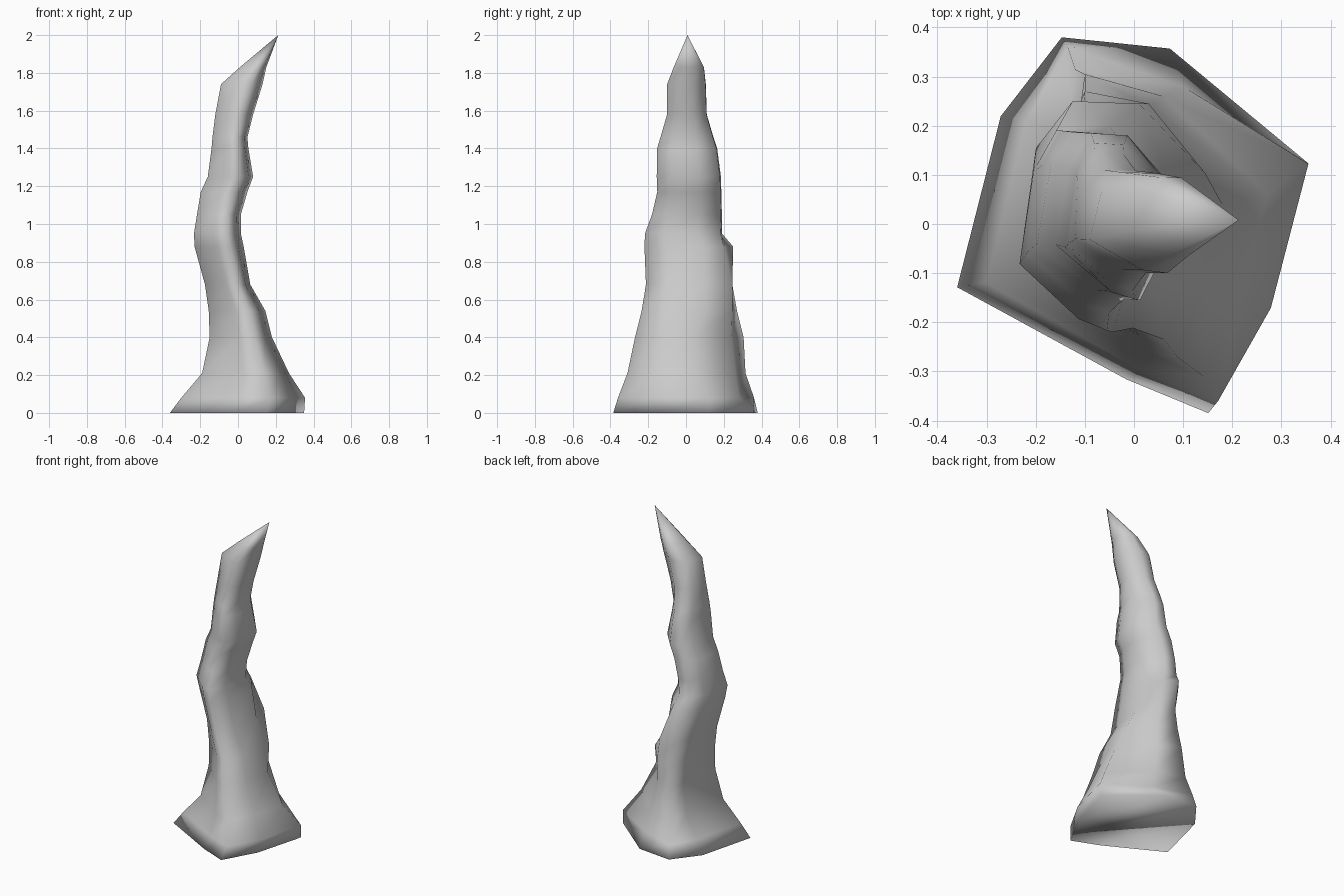
import bpy, bmesh, math

if "Cube" in bpy.data.objects:
    bpy.data.objects.remove(bpy.data.objects["Cube"])

# Irregular eight-sided cross-section, spanning -1..1 in x and y
SECTION = [(-1, -.33), (-.03, -.82), (.44, -1), (.76, -.47),
           (1, .34), (.22, .94), (-.40, 1), (-.75, .58)]
# Rings up the spire: z, x min, x max, y min, y max, roundness
RINGS = [
    (0, -.36, .35, -.385, .38, 0),
    (0.08, -.30, .355, -.36, .36, .05),
    (0.21, -.19, .27, -.31, .315, .12),
    (0.40, -.15, .18, -.27, .305, .12),
    (0.54, -.155, .145, -.235, .27, .15),
    (0.68, -.175, .065, -.212, .245, .2),
    (0.88, -.23, .03, -.22, .25, .2),
    (0.95, -.233, .015, -.217, .19, .25),
    (1.05, -.217, .015, -.18, .19, .3),
    (1.17, -.197, .05, -.152, .187, .3),
    (1.25, -.16, .08, -.155, .185, .3),
    (1.40, -.14, .055, -.153, .165, .35),
    (1.46, -.135, .05, -.135, .145, .4),
    (1.58, -.12, .08, -.1, .11, .45),
    (1.74, -.09, .13, -.1, .105, .45),
    (1.83, .01, .15, -.065, .095, .5),
]
# Hollow and ridge on the back right: (ring, corner) -> x, y
DENTS = {(1, 5): (.10, .28), (1, 6): (-.135, .36),
         (2, 4): (.27, .06), (2, 5): (.06, .26), (2, 6): (-.12, .315),
         (3, 4): (.18, .04), (3, 5): (.03, .24), (3, 6): (-.10, .305),
         (4, 5): (.03, .245), (4, 6): (-.10, .27),
         (5, 5): (.01, .245), (6, 5): (-.05, .20), (6, 6): (-.125, .25)}
TIP = (.213, .008, 2.0)


def ring_points(z, x0, x1, y0, y1, w):
    pts = []
    for u, v in SECTION:
        a = math.atan2(v, u)
        pts.append((u*(1-w) + math.cos(a)*w, v*(1-w) + math.sin(a)*w))
    us, vs = zip(*pts)

    def fit(t, ts, lo, hi):
        return lo + (t-min(ts)) / (max(ts)-min(ts)) * (hi-lo)
    return [(fit(u, us, x0, x1), fit(v, vs, y0, y1), z) for u, v in pts]


# Loft the rings, close the base and pull the top to a point
bm = bmesh.new()
loops = [[bm.verts.new(p) for p in ring_points(*r)] for r in RINGS]
for (r, c), xy in DENTS.items():
    loops[r][c].co.xy = xy
n = len(SECTION)
for lo, hi in zip(loops, loops[1:]):
    for i in range(n):
        j = (i+1) % n
        bm.faces.new((lo[i], lo[j], hi[j], hi[i]))
tip = bm.verts.new(TIP)
for i in range(n):
    bm.faces.new((loops[-1][i], loops[-1][(i+1) % n], tip))
# Base in two halves split along the diagonal
base = loops[0]
bm.faces.new(base[2:7][::-1])
bm.faces.new((base[6:] + base[:3])[::-1])
bmesh.ops.recalc_face_normals(bm, faces=bm.faces)

mesh = bpy.data.meshes.new("rock_spire")
bm.to_mesh(mesh)
bm.free()
spire = bpy.data.objects.new("rock_spire", mesh)
bpy.context.collection.objects.link(spire)
bpy.context.view_layer.objects.active = spire
spire.select_set(True)
bpy.ops.object.shade_smooth()
